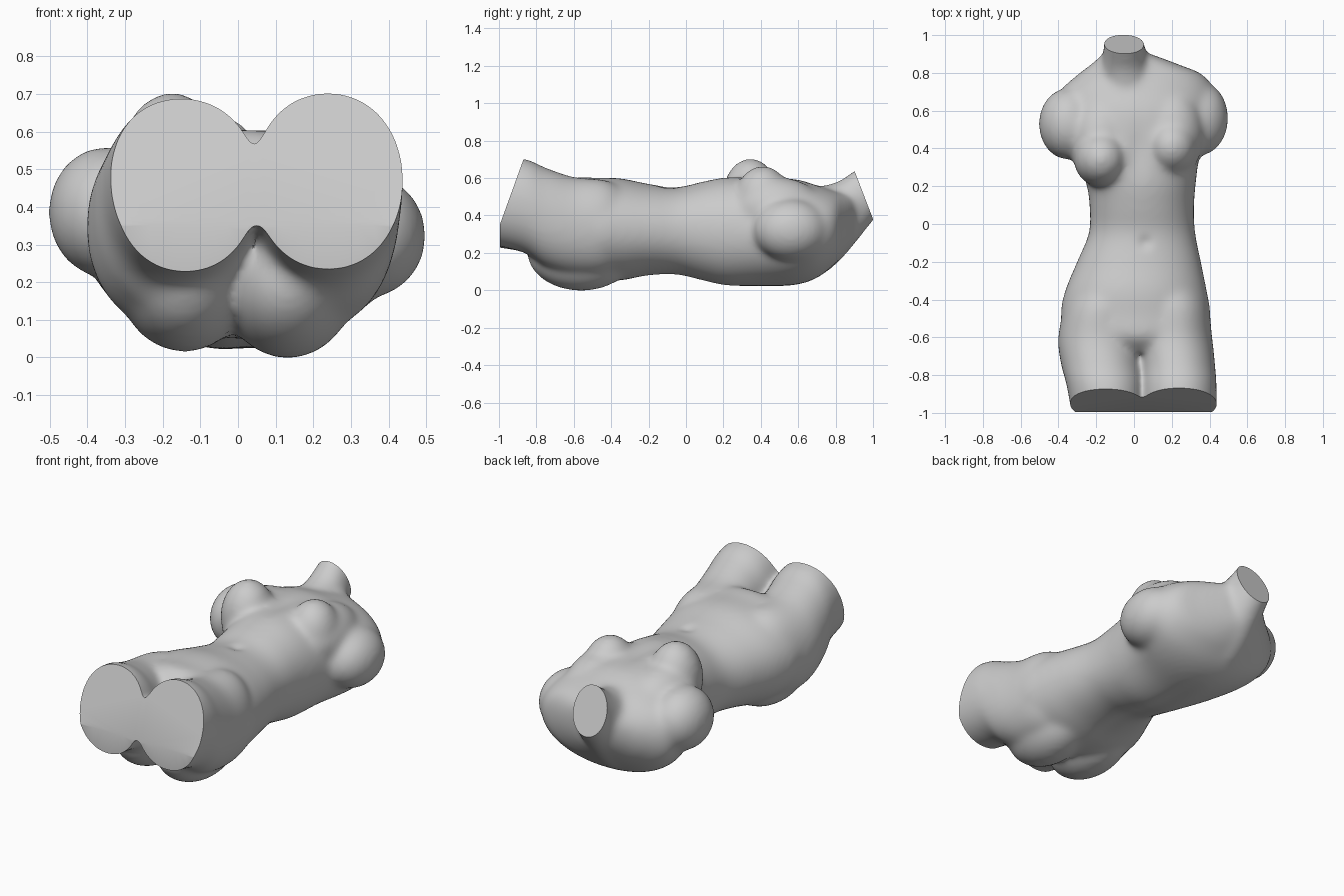
import bpy, bmesh, math
from mathutils import Vector, Matrix

cube = bpy.data.objects.get("Cube")
if cube:
    bpy.data.objects.remove(cube, do_unlink=True)

stone = bpy.data.materials.new("grey_stone")
stone.use_nodes = True
GREY = (0.6, 0.6, 0.6, 1.0)
stone.diffuse_color = GREY
stone.node_tree.nodes["Principled BSDF"].inputs["Base Color"].default_value = GREY

bm = bmesh.new()


def spline(rows, steps=6):
    """Catmull-Rom interpolation through rows of numbers."""
    pts = [rows[0]] + rows + [rows[-1]]
    out = []
    for i in range(1, len(pts) - 2):
        for s in range(steps):
            t = s / steps
            out.append([0.5 * (2 * b + (c - a) * t + (2 * a - 5 * b + 4 * c - d) * t * t
                               + (3 * b - a - 3 * c + d) * t ** 3)
                        for a, b, c, d in zip(*pts[i - 1:i + 3])])
    return out + [list(rows[-1])]


def loft(rows, power=2.1, sides=48):
    """Closed body along y from rows of (y, x_min, x_max, z_min, z_max)."""
    rings = []
    for y, x0, x1, z0, z1 in spline(rows):
        ring = []
        for k in range(sides):
            a = 2 * math.pi * k / sides
            c, s = math.cos(a), math.sin(a)
            px = math.copysign(abs(c) ** (2 / power), c)
            pz = math.copysign(abs(s) ** (2 / power), s)
            ring.append(bm.verts.new(((x0 + x1) / 2 + px * (x1 - x0) / 2, y,
                                      (z0 + z1) / 2 + pz * (z1 - z0) / 2)))
        rings.append(ring)
    faces = [bm.faces.new(rings[0]), bm.faces.new(rings[-1][::-1])]
    for r, q in zip(rings, rings[1:]):
        for k in range(sides):
            n = (k + 1) % sides
            faces.append(bm.faces.new((r[k], q[k], q[n], r[n])))
    bmesh.ops.recalc_face_normals(bm, faces=faces)


def ball(centre, radii):
    m = Matrix.Translation(centre) @ Matrix.Diagonal((*radii, 1.0))
    bmesh.ops.create_uvsphere(bm, u_segments=32, v_segments=20, radius=1.0, matrix=m)


# Trunk from hips to shoulders
loft([(-0.68, -0.22, 0.26, 0.22, 0.53),
      (-0.60, -0.35, 0.37, 0.10, 0.60),
      (-0.48, -0.388, 0.405, 0.055, 0.60),
      (-0.35, -0.364, 0.385, 0.05, 0.598),
      (-0.20, -0.302, 0.355, 0.075, 0.568),
      (-0.05, -0.24, 0.325, 0.08, 0.55),
      (0.08, -0.235, 0.318, 0.05, 0.578),
      (0.22, -0.255, 0.328, 0.02, 0.605),
      (0.40, -0.335, 0.355, 0.016, 0.605),
      (0.58, -0.40, 0.42, 0.026, 0.595),
      (0.70, -0.392, 0.428, 0.065, 0.56),
      (0.79, -0.30, 0.365, 0.135, 0.53),
      (0.84, -0.235, 0.25, 0.185, 0.52),
      (0.90, -0.165, 0.09, 0.26, 0.52)])

# Neck
loft([(0.66, -0.20, 0.14, 0.065, 0.54),
      (0.74, -0.20, 0.13, 0.09, 0.56),
      (0.82, -0.185, 0.10, 0.155, 0.585),
      (0.90, -0.165, 0.068, 0.245, 0.64),
      (1.00, -0.157, 0.045, 0.37, 0.71),
      (1.14, -0.155, 0.035, 0.54, 0.85)], power=2.0)

# Right and left thighs
loft([(-0.28, -0.26, 0.0, 0.18, 0.50),
      (-0.42, -0.355, 0.02, 0.09, 0.585),
      (-0.60, -0.402, 0.03, 0.08, 0.60),
      (-0.75, -0.385, 0.042, 0.125, 0.645),
      (-0.88, -0.352, 0.052, 0.205, 0.69),
      (-1.20, -0.30, 0.052, 0.25, 0.70)])
loft([(-0.28, 0.05, 0.30, 0.18, 0.50),
      (-0.42, 0.02, 0.388, 0.09, 0.585),
      (-0.60, 0.01, 0.414, 0.08, 0.605),
      (-0.75, 0.035, 0.43, 0.125, 0.655),
      (-0.88, 0.04, 0.438, 0.205, 0.705),
      (-1.20, 0.042, 0.438, 0.27, 0.725)])

# Buttocks
ball((-0.142, -0.55, 0.21), (0.178, 0.29, 0.197))
ball((0.132, -0.56, 0.20), (0.182, 0.29, 0.204))

# Chest muscles and breasts
ball((-0.17, 0.44, 0.45), (0.17, 0.25, 0.165))
ball((0.20, 0.48, 0.44), (0.17, 0.25, 0.165))
ball((-0.175, 0.345, 0.505), (0.145, 0.15, 0.20))
ball((0.20, 0.41, 0.48), (0.14, 0.15, 0.185))

# Arm stumps
ball((-0.35, 0.53, 0.385), (0.155, 0.19, 0.175))
ball((0.343, 0.56, 0.322), (0.157, 0.20, 0.165))

mesh = bpy.data.meshes.new("torso_statue")
bm.to_mesh(mesh)
bm.free()
torso = bpy.data.objects.new("torso_statue", mesh)
bpy.context.collection.objects.link(torso)
bpy.context.view_layer.objects.active = torso
torso.select_set(True)

# Fuse the masses into one carved skin
fuse = torso.modifiers.new("fuse", 'REMESH')
fuse.mode = 'VOXEL'
fuse.voxel_size = 0.014
soften = torso.modifiers.new("soften", 'SMOOTH')
soften.factor = 0.5
soften.iterations = 30
for name in ("fuse", "soften"):
    bpy.ops.object.modifier_apply(modifier=name)

bm = bmesh.new()
bm.from_mesh(torso.data)
bm.normal_update()

# Navel, breastbone hollow and spine furrow
for v in bm.verts:
    x, y, z = v.co
    if v.normal.z > 0.3:
        v.co.z -= 0.012 * math.exp(-((x - 0.06) ** 2 + (y + 0.10) ** 2) / 0.035 ** 2)
        v.co.z -= 0.010 * math.exp(-((x - 0.02) / 0.05) ** 2 - ((y - 0.38) / 0.14) ** 2)
    elif v.normal.z < -0.3:
        v.co.z += 0.010 * math.exp(-((x - 0.02) / 0.05) ** 2 - ((y - 0.1) / 0.4) ** 4)


def cut(point, normal):
    """Slice off everything beyond a plane and close the break."""
    geom = bm.verts[:] + bm.edges[:] + bm.faces[:]
    res = bmesh.ops.bisect_plane(bm, geom=geom, plane_co=point, plane_no=normal,
                                 clear_outer=True)
    edges = [e for e in res["geom_cut"] if isinstance(e, bmesh.types.BMEdge)]
    bmesh.ops.triangle_fill(bm, use_beauty=True, edges=edges, normal=normal)


# Broken ends of thighs and neck
cut(Vector((0, -0.865, 0.71)), Vector((0, -0.94, 0.34)))
cut(Vector((0, -0.995, 0.30)), Vector((0, -1, 0)))
cut(Vector((0, 1.0, 0.38)), Vector((0, 0.933, 0.359)))
bmesh.ops.recalc_face_normals(bm, faces=bm.faces[:])

# Seat on the ground
floor = min(v.co.z for v in bm.verts)
bmesh.ops.translate(bm, verts=bm.verts[:], vec=(0, 0, -floor))
bm.to_mesh(torso.data)
bm.free()

torso.data.materials.clear()
torso.data.materials.append(stone)
bpy.ops.object.shade_smooth_by_angle(angle=math.radians(35))
